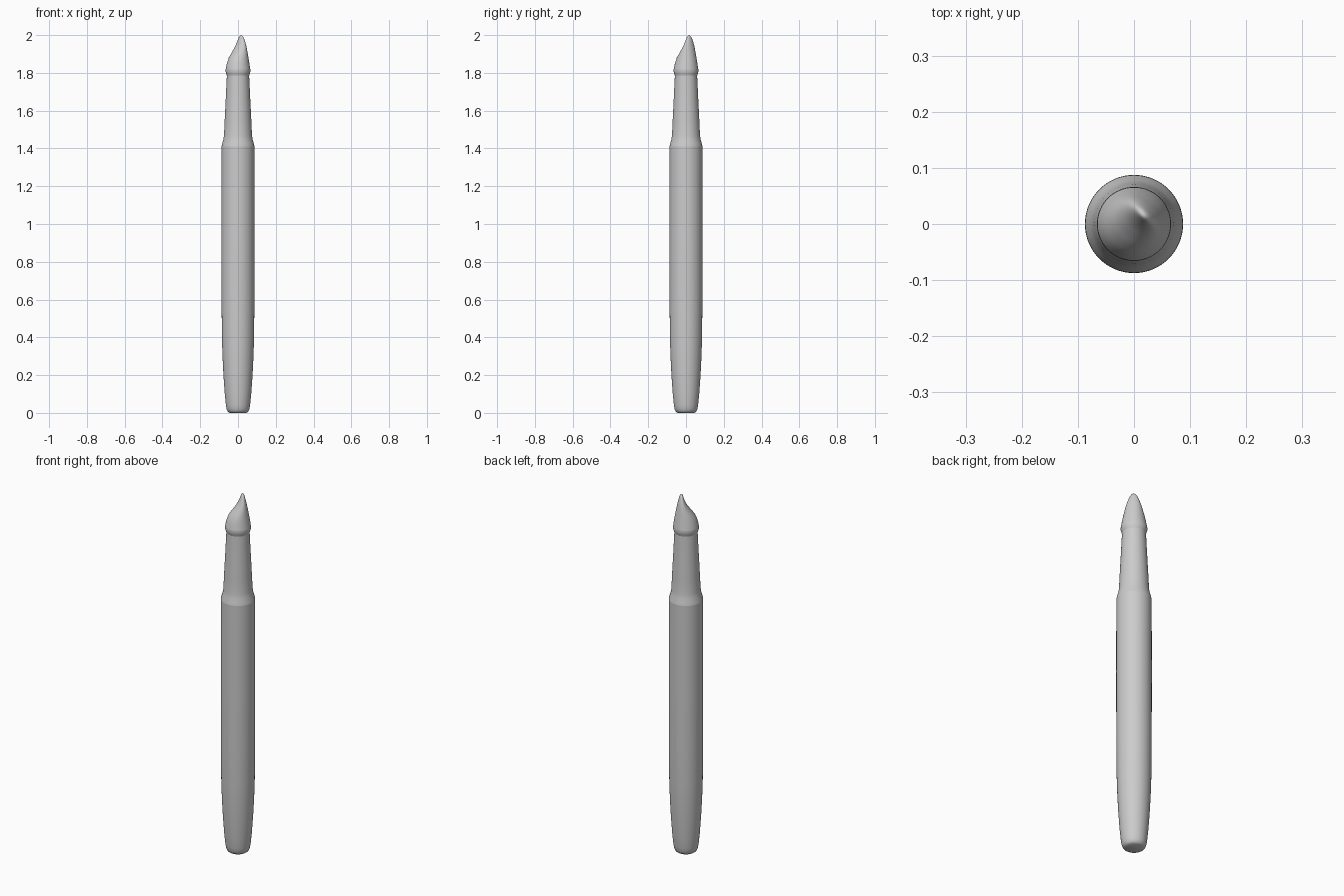
import bpy, bmesh, math

cube = bpy.data.objects.get("Cube")
if cube:
    bpy.data.objects.remove(cube, do_unlink=True)

SIDES = 64
TURN = math.radians(45)   # the nib is rounded on the back left, scooped on the front right

grey = bpy.data.materials.new("plain grey")
grey.use_nodes = True
colour = (0.6, 0.6, 0.6, 1)
grey.diffuse_color = colour
grey.node_tree.nodes["Principled BSDF"].inputs["Base Color"].default_value = colour


def loft(name, rings, cap_start=False, tip=None):
    """Skin elliptical rings given as (z, low u, high u, half width)."""
    bm = bmesh.new()
    loops = []
    for z, low, high, half in rings:
        loop = []
        for i in range(SIDES):
            a = 2 * math.pi * i / SIDES
            u = (low + high) / 2 + (high - low) / 2 * math.cos(a)
            v = half * math.sin(a)
            loop.append(bm.verts.new((u * math.cos(TURN) - v * math.sin(TURN),
                                      u * math.sin(TURN) + v * math.cos(TURN), z)))
        loops.append(loop)
    for a, b in zip(loops, loops[1:]):
        for i in range(SIDES):
            j = (i + 1) % SIDES
            bm.faces.new((a[i], a[j], b[j], b[i]))
    if cap_start:
        bm.faces.new(loops[0][::-1])
    if tip:
        u, z = tip
        point = bm.verts.new((u * math.cos(TURN), u * math.sin(TURN), z))
        for i in range(SIDES):
            bm.faces.new((loops[-1][i], loops[-1][(i + 1) % SIDES], point))
    mesh = bpy.data.meshes.new(name)
    bm.to_mesh(mesh)
    bm.free()
    mesh.materials.append(grey)
    obj = bpy.data.objects.new(name, mesh)
    bpy.context.collection.objects.link(obj)
    bpy.ops.object.select_all(action='DESELECT')
    obj.select_set(True)
    bpy.context.view_layer.objects.active = obj
    bpy.ops.object.shade_smooth_by_angle(angle=math.radians(40))
    return obj


def lathe(name, profile, **options):
    return loft(name, [(z, -r, r, r) for r, z in profile], **options)


# Tapered barrel with a rounded foot
lathe("barrel", [(0.045, 0), (0.054, 0.006), (0.060, 0.018), (0.064, 0.04),
                 (0.070, 0.1), (0.077, 0.2), (0.082, 0.3), (0.085, 0.4),
                 (0.087, 0.6), (0.0875, 1.0), (0.087, 1.41)], cap_start=True)

# Shoulder and narrowing grip
lathe("grip", [(0.087, 1.41), (0.084, 1.425), (0.078, 1.445), (0.074, 1.47),
               (0.071, 1.54), (0.068, 1.6), (0.063, 1.7), (0.059, 1.785)])

# Raised ring at the end of the grip
lathe("collar", [(0.059, 1.785), (0.063, 1.797), (0.066, 1.808), (0.065, 1.82)])

# Nib, scooped away on one side toward an off-centre tip
loft("nib", [(1.82, -0.065, 0.065, 0.065), (1.85, -0.059, 0.061, 0.059),
             (1.88, -0.047, 0.056, 0.053), (1.905, -0.028, 0.051, 0.046),
             (1.93, -0.009, 0.046, 0.039), (1.95, 0.002, 0.042, 0.032),
             (1.97, 0.010, 0.037, 0.024), (1.985, 0.015, 0.033, 0.017),
             (1.995, 0.018, 0.029, 0.009)], tip=(0.023, 2.0))
